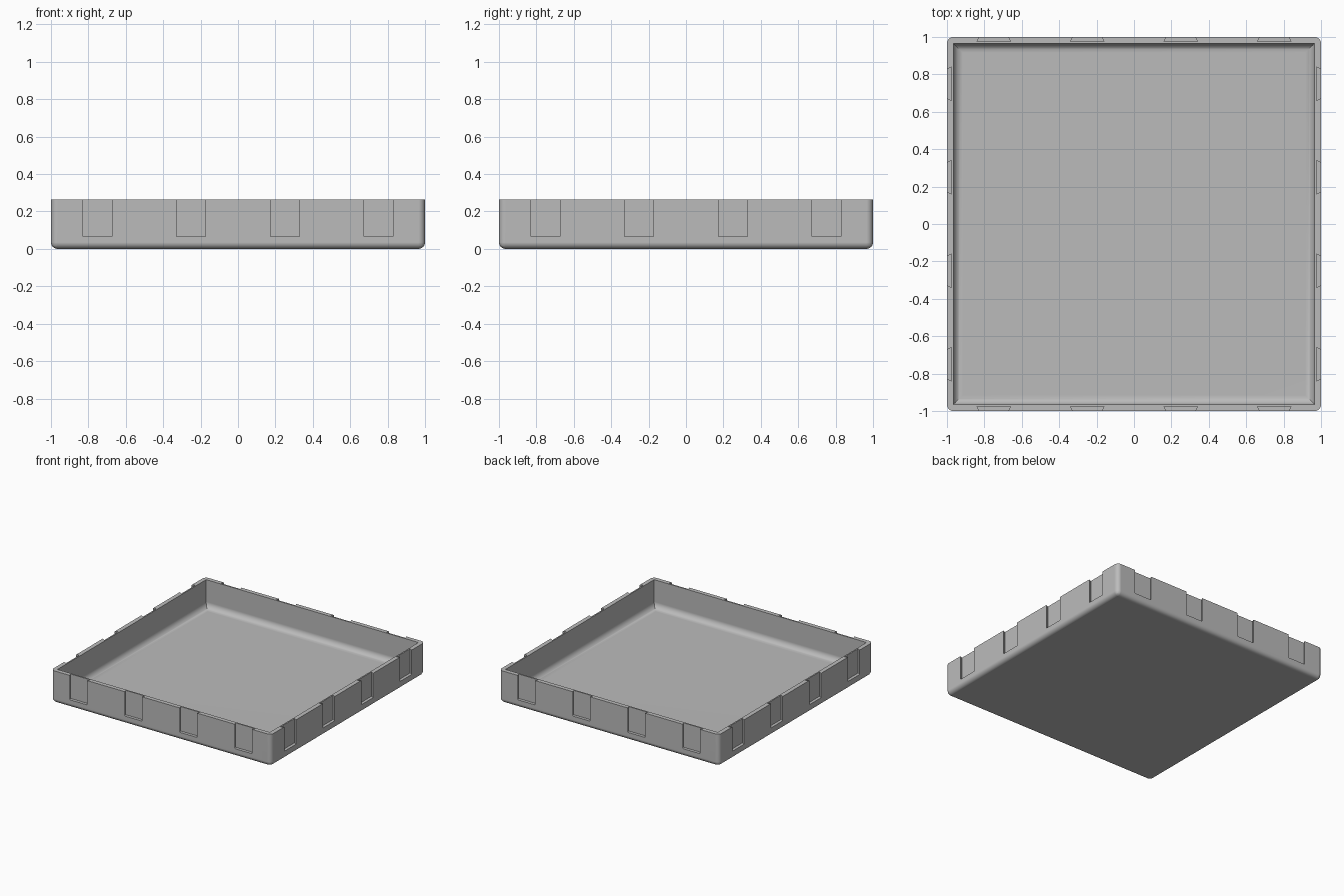
import bpy, bmesh, math
from mathutils import Matrix

HEIGHT, WALL, FLOOR = 0.265, 0.035, 0.035
EDGE, FILLET = 0.035, 0.05
SLOT_DEPTH, SLOT_BASE = 0.024, 0.065

cube = bpy.data.objects.get("Cube")
if cube:
    bpy.data.objects.remove(cube)

grey = bpy.data.materials.new("Grey plastic")
grey.use_nodes = True
colour = (0.5, 0.5, 0.5, 1)
grey.diffuse_color = colour
grey.node_tree.nodes["Principled BSDF"].inputs["Base Color"].default_value = colour


def make_object(name, bm):
    bmesh.ops.recalc_face_normals(bm, faces=bm.faces)
    mesh = bpy.data.meshes.new(name)
    bm.to_mesh(mesh)
    bm.free()
    mesh.materials.append(grey)
    obj = bpy.data.objects.new(name, mesh)
    bpy.context.collection.objects.link(obj)
    return obj


def loft(bm, rings):
    """Skin a stack of equal rings and cap both ends."""
    loops = [[bm.verts.new(p) for p in ring] for ring in rings]
    for a, b in zip(loops, loops[1:]):
        for i in range(len(a)):
            j = (i + 1) % len(a)
            bm.faces.new((a[i], a[j], b[j], b[i]))
    bm.faces.new(loops[0])
    bm.faces.new(loops[-1])


def square(half, z):
    return [(-half, -half, z), (half, -half, z), (half, half, z), (-half, half, z)]


# Outer block, rounded on every edge except the rim
bm = bmesh.new()
loft(bm, [square(1, 0), square(1, HEIGHT)])
edges = [e for e in bm.edges if min(v.co.z for v in e.verts) < 0.01]
bmesh.ops.bevel(bm, geom=edges, offset=EDGE, segments=6, profile=0.5,
                affect='EDGES')
tray = make_object("tray", bm)

# Cavity with a rounded transition from wall to floor
bm = bmesh.new()
inner = 1 - WALL
rings = []
for i in range(9):
    a = math.pi / 2 * i / 8
    rings.append(square(inner - FILLET * (1 - math.sin(a)),
                        FLOOR + FILLET * (1 - math.cos(a))))
rings.append(square(inner, HEIGHT + 0.1))
loft(bm, rings)
cavity = make_object("cavity_cutter", bm)

# Dovetail slots, four on each side, open at the rim
bm = bmesh.new()
deep, mouth, out = 0.09, 0.0775, 0.02
flare = (deep - mouth) / SLOT_DEPTH * out
for turn in range(4):
    spin = Matrix.Rotation(turn * math.pi / 2, 3, 'Z')
    for x in (-0.75, -0.25, 0.25, 0.75):
        near, far = -1 - out, -1 + SLOT_DEPTH
        outline = [(x - mouth + flare, near), (x + mouth - flare, near),
                   (x + deep, far), (x - deep, far)]
        loft(bm, [[spin @ Matrix.Translation((px, py, z)).to_translation()
                   for px, py in outline] for z in (SLOT_BASE, HEIGHT + 0.1)])
slots = make_object("slot_cutter", bm)

# Cut, then discard the cutters
bpy.ops.object.select_all(action='DESELECT')
bpy.context.view_layer.objects.active = tray
tray.select_set(True)
for cutter in (cavity, slots):
    mod = tray.modifiers.new("cut", 'BOOLEAN')
    mod.operation, mod.solver, mod.object = 'DIFFERENCE', 'EXACT', cutter
    bpy.ops.object.modifier_apply(modifier=mod.name)
    bpy.data.objects.remove(cutter)

# Smooth fillets, flat walls
bpy.ops.object.shade_smooth_by_angle(angle=math.radians(30))
weighted = tray.modifiers.new("flat_walls", 'WEIGHTED_NORMAL')
weighted.keep_sharp = True
